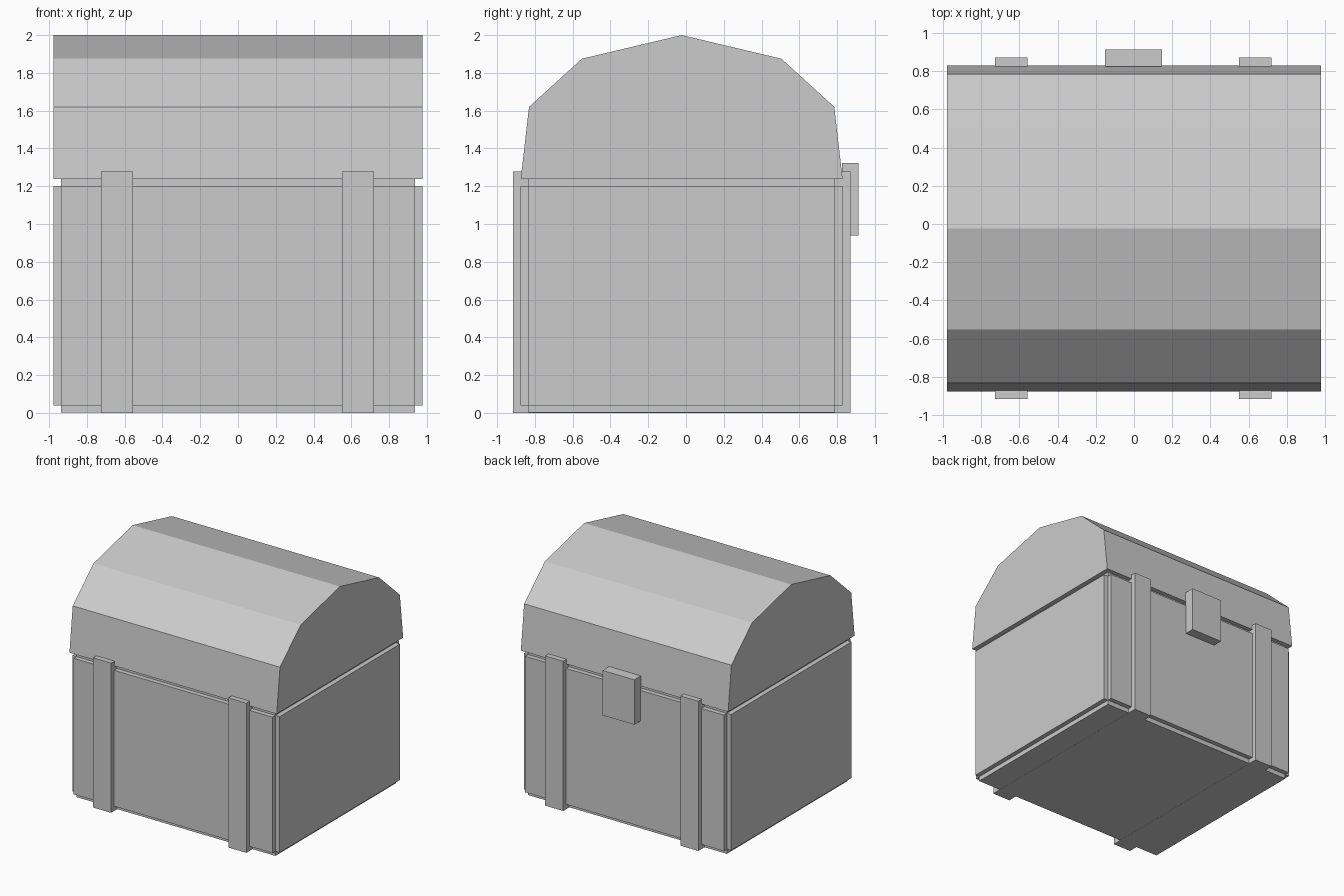
import bpy

if "Cube" in bpy.data.objects:
    bpy.data.objects.remove(bpy.data.objects["Cube"])


def mesh_object(name, verts, faces):
    mesh = bpy.data.meshes.new(name)
    mesh.from_pydata(verts, [], faces)
    obj = bpy.data.objects.new(name, mesh)
    bpy.context.collection.objects.link(obj)
    return obj


def extrude_x(name, profile, x0, x1):
    """Solid prism from a (y, z) profile listed counter-clockwise seen from +x."""
    n = len(profile)
    verts = [(x, y, z) for x in (x0, x1) for y, z in profile]
    faces = [tuple(reversed(range(n))), tuple(range(n, 2 * n))]
    faces += [(i, (i + 1) % n, n + (i + 1) % n, n + i) for i in range(n)]
    return mesh_object(name, verts, faces)


def box(name, x, y, z):
    profile = [(y[0], z[0]), (y[1], z[0]), (y[1], z[1]), (y[0], z[1])]
    return extrude_x(name, profile, *x)


CY = -0.023   # chest body is centred slightly forward because of the lock
HX, HY = 0.978, 0.852   # outer half sizes
LIP = 0.04    # panel thickness

# Inner body, with raised panels on its four sides leaving notched edges
box("chest_body", (-HX + LIP, HX - LIP), (CY - HY + LIP, CY + HY - LIP), (0.001, 1.24))
for s, side in ((-1, "front"), (1, "back")):
    ys = sorted((CY + s * (HY - LIP - 0.01), CY + s * HY))
    box(side + "_panel", (-HX + LIP, HX - LIP), ys, (LIP, 1.2))
for s, side in ((-1, "left"), (1, "right")):
    xs = sorted((s * (HX - LIP - 0.01), s * HX))
    box(side + "_panel", xs, (CY - HY + LIP, CY + HY - LIP), (LIP, 1.2))

# Faceted arched lid
half = [(0.852, 1.238), (0.808, 1.62), (0.528, 1.875)]
arch = [(CY + y, z) for y, z in half] + [(CY, 2.0)]
arch += [(CY - y, z) for y, z in reversed(half)]
extrude_x("lid", arch, -HX, HX)

# Metal straps running front to back under the chest
for x, side in ((-0.641, "left"), (0.635, "right")):
    box(side + "_strap", (x - 0.085, x + 0.085), (CY - 0.893, CY + 0.893), (0, 1.277))

# Lock plate on the back
box("lock", (-0.153, 0.147), (0.825, 0.914), (0.94, 1.323))
